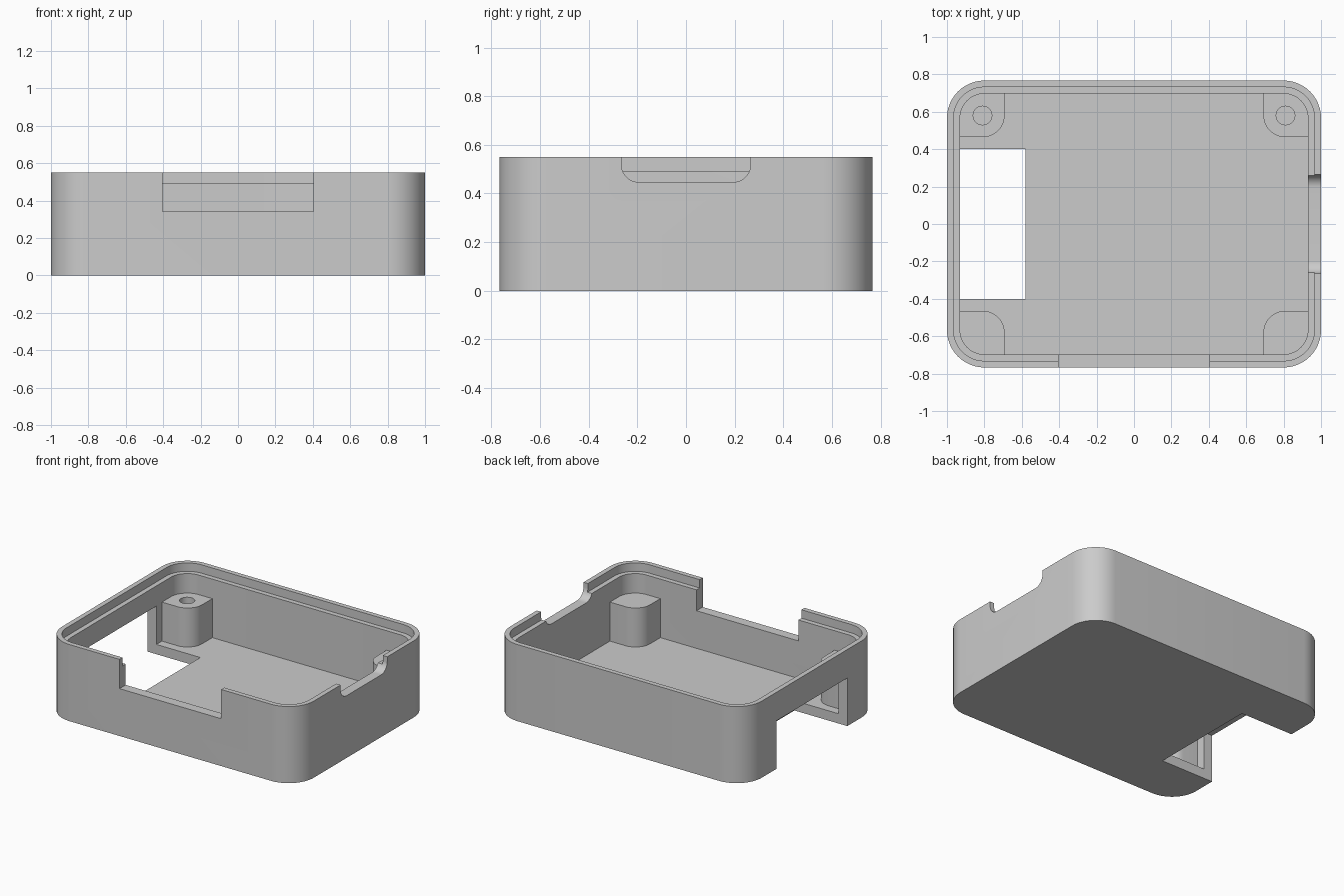
import bpy, bmesh, math
from mathutils import Matrix

old = bpy.data.objects.get("Cube")
if old:
    bpy.data.objects.remove(old, do_unlink=True)

grey = bpy.data.materials.new("plain_grey")
grey.use_nodes = True
GREY = (0.6, 0.6, 0.6, 1)
grey.diffuse_color = GREY
grey.node_tree.nodes["Principled BSDF"].inputs["Base Color"].default_value = GREY

# Overall sizes
X, Y, TOP, RADIUS = 1.0, 0.767, 0.55, 0.2
WALL, LIP, FLOOR, LIP_Z = 0.07, 0.035, 0.07, 0.49
POST_TOP = 0.35


def outline(x0, x1, y0, y1, radii, steps=12):
    """Rectangle outline, counter-clockwise from x1,y1, one radius per corner."""
    pts = []
    corners = [(x1, y1, -1, -1), (x0, y1, 1, -1), (x0, y0, 1, 1), (x1, y0, -1, 1)]
    for i, ((x, y, sx, sy), r) in enumerate(zip(corners, radii)):
        for k in range(steps + 1 if r else 1):
            a = math.pi / 2 * (i + k / steps)
            pts.append((x + sx * r + r * math.cos(a), y + sy * r + r * math.sin(a)))
    return pts


def prism(name, pts, z0, z1, matrix=None):
    """Extrude an outline from z0 to z1."""
    bm = bmesh.new()
    face = bm.faces.new([bm.verts.new((x, y, z0)) for x, y in pts])
    ext = bmesh.ops.extrude_face_region(bm, geom=[face])
    verts = [g for g in ext["geom"] if isinstance(g, bmesh.types.BMVert)]
    bmesh.ops.translate(bm, verts=verts, vec=(0, 0, z1 - z0))
    if matrix:
        bm.transform(matrix)
    bmesh.ops.recalc_face_normals(bm, faces=bm.faces)
    mesh = bpy.data.meshes.new(name)
    bm.to_mesh(mesh)
    bm.free()
    mesh.materials.append(grey)
    obj = bpy.data.objects.new(name, mesh)
    bpy.context.collection.objects.link(obj)
    return obj


def block(name, x0, x1, y0, y1, z0, z1):
    return prism(name, outline(x0, x1, y0, y1, [0] * 4), z0, z1)


def cut(obj, cutters):
    """Subtract the cutters, bake the result and remove them."""
    for c in cutters:
        c.hide_render = True
        mod = obj.modifiers.new(c.name, "BOOLEAN")
        mod.operation, mod.solver, mod.object = "DIFFERENCE", "EXACT", c
    graph = bpy.context.evaluated_depsgraph_get()
    graph.update()
    mesh = bpy.data.meshes.new_from_object(obj.evaluated_get(graph))
    obj.modifiers.clear()
    obj.data = mesh
    for c in cutters:
        bpy.data.objects.remove(c, do_unlink=True)


def inset_outline(d):
    return outline(-X + d, X - d, -Y + d, Y - d, [RADIUS - d] * 4)


# Tray with cavity, stepped lip and wall openings
tray = prism("tray", inset_outline(0), 0, TOP)
cavity = prism("cavity_cutter", inset_outline(WALL), FLOOR, TOP + 0.1)
lip = prism("lip_cutter", inset_outline(LIP), LIP_Z, TOP + 0.1)
front_notch = block("front_notch_cutter", -0.404, 0.404, -Y - 0.1, -Y + WALL + 0.02, 0.34, TOP + 0.1)
side_opening = block("side_opening_cutter", -X - 0.1, -0.58, -0.402, 0.402, -0.1, 0.345)

# Rounded notch: its outline lies in the y-z plane and runs along x
to_x = Matrix(((0, 0, 1, 0), (1, 0, 0, 0), (0, 1, 0, 0), (0, 0, 0, 1)))
side_notch = prism("side_notch_cutter",
                   outline(-0.265, 0.265, 0.447, TOP + 0.1, [0, 0, 0.07, 0.07]),
                   X - WALL - 0.02, X + 0.1, to_x)
cut(tray, [cavity, lip, front_notch, side_opening, side_notch])
parts = [tray]

# Corner screw posts, each with a blind hole
for sx, side in ((1, "left"), (-1, "right")):
    for sy, end in ((1, "back"), (-1, "front")):
        flip = Matrix.Diagonal((sx, sy, 1, 1))
        post = prism(f"{end}_{side}_post",
                     outline(0.692, X - 0.06, 0.465, Y - 0.057, [0.13, 0, 0.115, 0]),
                     FLOOR - 0.01, POST_TOP, flip)
        hole = prism("hole_cutter", outline(0.76, 0.86, 0.53, 0.63, [0.05] * 4, 6),
                     FLOOR, POST_TOP + 0.1, flip)
        cut(post, [hole])
        parts.append(post)

# Smooth the curved faces, keep edges sharp
bpy.ops.object.select_all(action="DESELECT")
for p in parts:
    p.select_set(True)
bpy.context.view_layer.objects.active = tray
bpy.ops.object.shade_smooth_by_angle(angle=math.radians(30))
